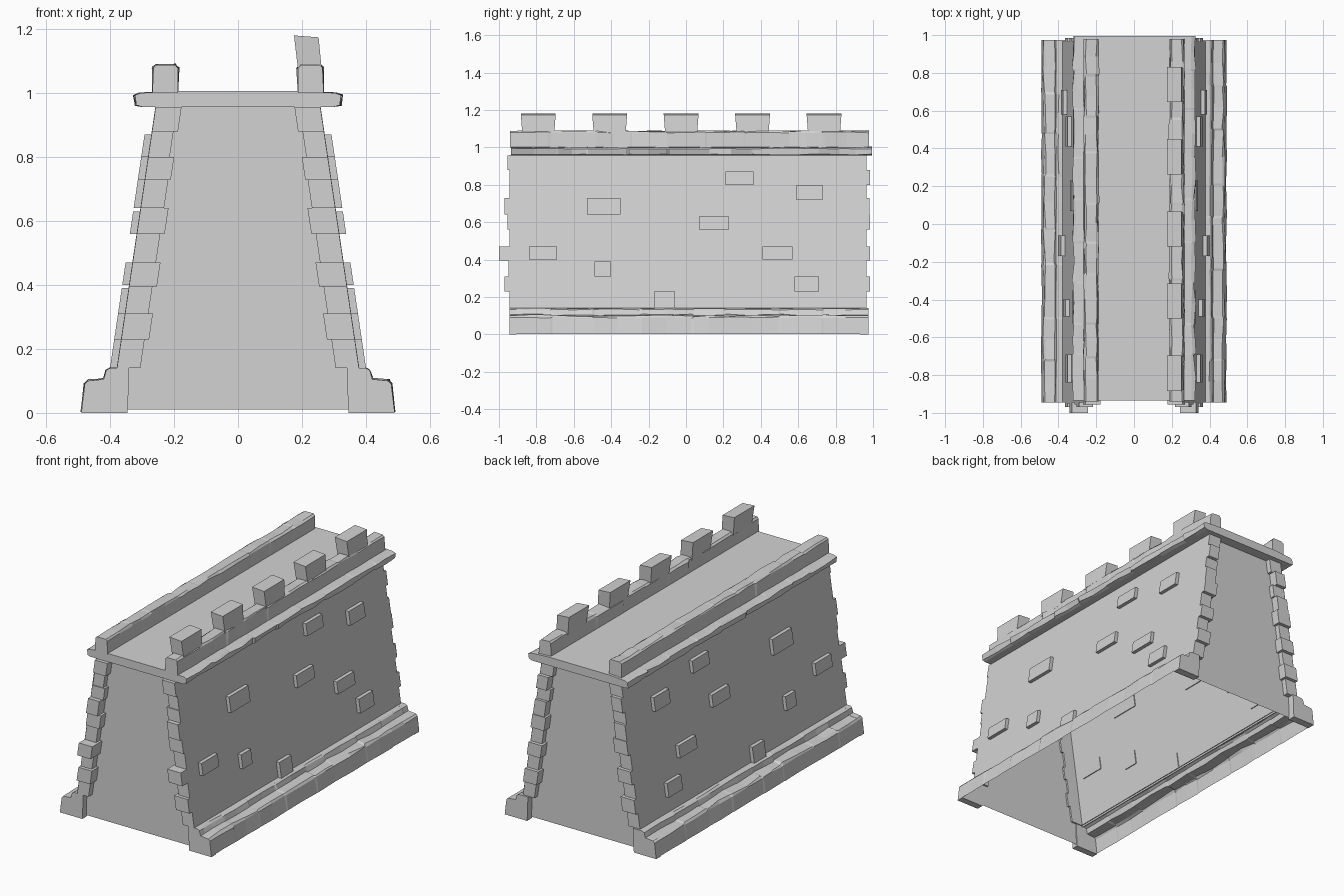
import bpy, bmesh, random

if "Cube" in bpy.data.objects:
    bpy.data.objects.remove(bpy.data.objects["Cube"])
random.seed(7)

stone = bpy.data.materials.new("grey_stone")
stone.diffuse_color = (0.65, 0.65, 0.65, 1)
stone.use_nodes = True
stone.node_tree.nodes["Principled BSDF"].inputs["Base Color"].default_value = stone.diffuse_color


def finish(name, bm, fix=True):
    if fix:
        bmesh.ops.recalc_face_normals(bm, faces=bm.faces)
    me = bpy.data.meshes.new(name)
    bm.to_mesh(me)
    bm.free()
    me.materials.append(stone)
    ob = bpy.data.objects.new(name, me)
    bpy.context.collection.objects.link(ob)
    return ob


def wall_x(z):
    """Half width of the battered wall at height z."""
    return 0.40 - 0.148 * z


def block(bm, sx, y0, y1, z0, z1, inner, outer):
    """Block following the slope; inner and outer are offsets from the wall face."""
    v = [bm.verts.new((sx * (wall_x(z) + o), y, z))
         for z in (z0, z1) for y in (y0, y1) for o in (inner, outer)]
    for f in ((0, 1, 3, 2), (4, 5, 7, 6), (0, 1, 5, 4), (2, 3, 7, 6), (0, 2, 6, 4), (1, 3, 7, 5)):
        bm.faces.new([v[i] for i in f])


def loft(bm, sections, closed=True):
    """Skin a list of (y, [(x, z), ...]) sections."""
    rings = [[bm.verts.new((x, y, z)) for x, z in pts] for y, pts in sections]
    n = len(rings[0])
    for a, b in zip(rings, rings[1:]):
        for i in range(n if closed else n - 1):
            j = (i + 1) % n
            bm.faces.new((a[i], a[j], b[j], b[i]))
    if closed:
        bm.faces.new(rings[0])
        bm.faces.new(rings[-1])


def stone_run(y0, y1, count, profile, jitter):
    """Sections for a row of uneven stones; jitter is (x, z) amplitude by point."""
    cuts = [y0 + (y1 - y0) * (i + (random.uniform(-.2, .2) if 0 < i < count else 0)) / count
            for i in range(count + 1)]
    out = []
    for a, b in zip(cuts, cuts[1:]):
        gap = 0.006
        for y in (a + (gap if a > y0 else 0), (a + b) / 2, b - (gap if b < y1 else 0)):
            edge = y in (y0, y1)
            out.append((y, [(x + (0 if edge else random.uniform(-jx, jx)),
                             z + (0 if edge else random.uniform(-jz, jz)))
                            for (x, z), (jx, jz) in zip(profile, jitter)]))
    return out


FRONT, BACK = -0.91, 0.935      # end panels

# Hollow wall core: two sloping sides and two end panels
bm = bmesh.new()
for sx in (-1, 1):
    side = [(y, z) for y, z in ((-.945, .13), (.965, .13), (.965, .96), (-.945, .96))]
    f = bm.faces.new([bm.verts.new((sx * wall_x(z), y, z)) for y, z in side])
    if sx < 0:
        f.normal_flip()
for y in (FRONT, BACK):
    f = bm.faces.new([bm.verts.new((s * wall_x(z), y, z))
                      for s, z in ((-1, .01), (1, .01), (1, .96), (-1, .96))])
    if y > 0:
        f.normal_flip()
finish("wall_core", bm, fix=False)

# Corner stones stacked up each edge of both ends
levels = [.14, .23, .31, .395, .47, .56, .64, .73, .80, .88, .957]
front_reach = [.945, .97, .95, 1.0, .945, .955, .97, .945, .94, .955]
back_reach = [.965, .985, .965, .985, .965, .985, .98, .965, .985, .965]
bm = bmesh.new()
for sx in (-1, 1):
    for i, (z0, z1) in enumerate(zip(levels, levels[1:])):
        inner = -0.068 - 0.014 * (i % 2) - 0.006 * (i < 7)
        block(bm, sx, -front_reach[i], FRONT + .01, z0, z1, inner, -0.001)
        block(bm, sx, BACK - .01, back_reach[i], z0, z1, inner, -0.001)
finish("corner_stones", bm)

# Raised bricks scattered on both long sides
bricks = [(-.53, -.35, .64, .73), (-.84, -.69, .40, .47), (-.49, -.40, .31, .39),
          (-.17, -.06, .14, .23), (.07, .23, .56, .63), (.21, .36, .80, .87),
          (.59, .73, .72, .80), (.41, .57, .40, .47), (.58, .71, .23, .31)]
bm = bmesh.new()
for sx in (-1, 1):
    for b in bricks:
        block(bm, sx, *b, -0.005, 0.021)
finish("raised_bricks", bm)

# Stepped base course, open underneath, with solid corner blocks
step = [(.49, .003), (.479, .090), (.470, .100), (.420, .105), (.412, .133), (.400, .140), (.375, .141)]
wobble = [(.003, 0), (.005, .004), (.006, .006), (.004, .005), (.003, .003), (.003, .002), (0, 0)]
bm = bmesh.new()
for sx in (-1, 1):
    prof = [(sx * x, z) for x, z in step]
    loft(bm, stone_run(-.945, .975, 8, prof, wobble), closed=False)
    corner = [(sx * .49, 0)] + prof[1:] + [(sx * .34, .141), (sx * .345, 0)]
    for y0, y1 in ((-.945, FRONT + .005), (BACK - .005, .975)):
        loft(bm, [(y0, corner), (y1, corner)])
finish("base_course", bm)

# Walkway slab with uneven overhanging edges
half = [(.30, .957), (.318, .962), (.322, .993), (.305, 1.0), (.20, 1.006)]
prof = half + [(-x, z) for x, z in reversed(half)]
jit = [(.004, 0), (.007, .003), (.007, .003), (.005, .002), (0, 0)]
bm = bmesh.new()
loft(bm, stone_run(-.935, 1.0, 9, prof, jit + jit[::-1]))
finish("walkway", bm)

# Low parapet along each edge
par = [(.187, 1.0), (.188, 1.078), (.197, 1.088), (.255, 1.088), (.264, 1.080), (.268, 1.0)]
jit = [(0, 0), (.006, .003), (.005, .004), (.005, .004), (.006, .003), (0, 0)]
for sx, label in ((-1, "left_parapet"), (1, "right_parapet")):
    bm = bmesh.new()
    loft(bm, stone_run(-.94, .985, 9, [(sx * x, z) for x, z in par], jit))
    finish(label, bm)

# Merlons leaning slightly inward on the right parapet
bm = bmesh.new()
for i in range(5):
    yc = -.79 + .382 * i
    v = []
    for z, x0, x1, hy in ((1.07, .188, .262, .085), (1.18, .175, .252, .093)):
        v.append([bm.verts.new((x, yc + y, z - (.006 if z > 1.1 and x == x1 else 0)))
                  for x, y in ((x0, -hy), (x1, -hy), (x1, hy), (x0, hy))])
    bm.faces.new(v[0])
    bm.faces.new(v[1])
    for k in range(4):
        m = (k + 1) % 4
        bm.faces.new((v[0][k], v[0][m], v[1][m], v[1][k]))
finish("merlons", bm)
